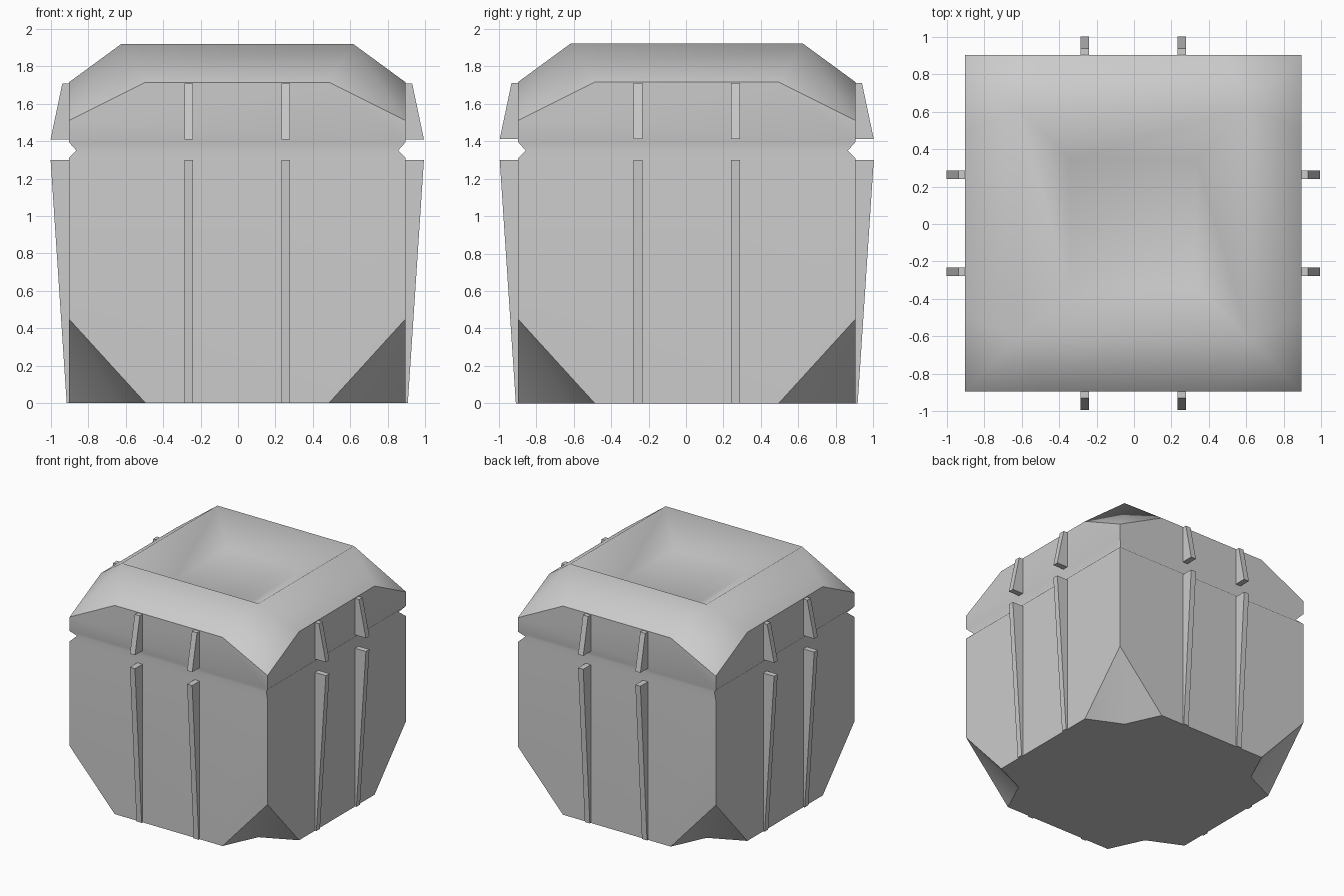
import bpy, bmesh
from math import pi
from mathutils import Matrix, Vector

if "Cube" in bpy.data.objects:
    bpy.data.objects.remove(bpy.data.objects["Cube"])

R, I, C = 0.9, 0.62, 0.49        # wall distance, inner corner, corner-cut start
G = 0.86                         # groove depth line
TOP, FLOOR_Z, F = 1.92, 1.75, 0.34
OFFSET = Vector((-0.004, 0.004, 0))


def finish(name, bm):
    bmesh.ops.remove_doubles(bm, verts=bm.verts, dist=0.0005)
    bmesh.ops.recalc_face_normals(bm, faces=bm.faces)
    mesh = bpy.data.meshes.new(name)
    bm.to_mesh(mesh)
    bm.free()
    ob = bpy.data.objects.new(name, mesh)
    bpy.context.collection.objects.link(ob)
    ob.location = OFFSET
    return ob


def add_face(bm, pts, turn=0):
    rot = Matrix.Rotation(turn * pi / 2, 3, 'Z')
    return bm.faces.new([bm.verts.new(rot @ Vector(p)) for p in pts])


# Body: one side's faces, repeated four times around z
side = [
    # lower wall with both bottom corners cut off
    [(-C, -R, 0), (C, -R, 0), (R, -R, 0.45), (R, -R, 1.31), (-R, -R, 1.31), (-R, -R, 0.45)],
    # V groove between body and lid
    [(-R, -R, 1.31), (R, -R, 1.31), (G, -G, 1.35), (-G, -G, 1.35)],
    [(-G, -G, 1.35), (G, -G, 1.35), (R, -R, 1.395), (-R, -R, 1.395)],
    # lid wall
    [(-R, -R, 1.395), (R, -R, 1.395), (R, -R, 1.51), (C, -R, 1.715), (-C, -R, 1.715), (-R, -R, 1.51)],
    # lid slope, corner slopes and recess slope
    [(-C, -R, 1.715), (C, -R, 1.715), (I, -I, TOP), (-I, -I, TOP)],
    [(C, -R, 1.715), (R, -R, 1.51), (I, -I, TOP)],
    [(-C, -R, 1.715), (-I, -I, TOP), (-R, -R, 1.51)],
    [(-I, -I, TOP), (I, -I, TOP), (F, -F, FLOOR_Z), (-F, -F, FLOOR_Z)],
    # bottom corner cuts
    [(C, -R, 0), (I, -I, 0), (R, -R, 0.45)],
    [(-C, -R, 0), (-R, -R, 0.45), (-I, -I, 0)],
]
bm = bmesh.new()
for turn in range(4):
    for pts in side:
        add_face(bm, pts, turn)

# Recess floor and underside
add_face(bm, [(-F, -F, FLOOR_Z), (F, -F, FLOOR_Z), (F, F, FLOOR_Z), (-F, F, FLOOR_Z)])
under = []
for turn in range(4):
    rot = Matrix.Rotation(turn * pi / 2, 3, 'Z')
    under += [rot @ Vector(p) for p in ((-C, -R, 0), (C, -R, 0), (I, -I, 0))]
add_face(bm, under)
bmesh.ops.remove_doubles(bm, verts=bm.verts, dist=0.0005)

# Smooth lid slopes and groove, crisp wall outlines
for f in bm.faces:
    f.smooth = True
for e in bm.edges:
    a, b = (v.co for v in e.verts)
    inner = any(abs(p.x) < 0.7 and abs(p.y) < 0.7 for p in (a, b))
    slope = inner and (a.z > 1 or abs(a.z - b.z) > 0.1)
    groove = 1.3 < a.z < 1.4 and abs(a.z - b.z) < 0.01
    e.smooth = slope or groove
body = finish("container_body", bm)
weighted = body.modifiers.new("even_shading", 'WEIGHTED_NORMAL')
weighted.keep_sharp = True


# Ribs: a side profile (distance from centre, z) given a width, two per side
def ribs(name, profile, half=0.023):
    bm = bmesh.new()
    for turn in range(4):
        for x in (-0.26, 0.26):
            ends = [[(x + s, -d, z) for d, z in profile] for s in (-half, half)]
            for pts in ends:
                add_face(bm, pts, turn)
            n = len(profile)
            for i in range(n):
                j = (i + 1) % n
                add_face(bm, [ends[0][i], ends[0][j], ends[1][j], ends[1][i]], turn)
    return finish(name, bm)


ribs("lower_ribs", [(0.88, 0), (0.912, 0), (0.998, 1.30), (0.88, 1.30)])
ribs("lid_ribs", [(0.88, 1.41), (0.998, 1.41), (0.935, 1.71), (0.88, 1.71)])
